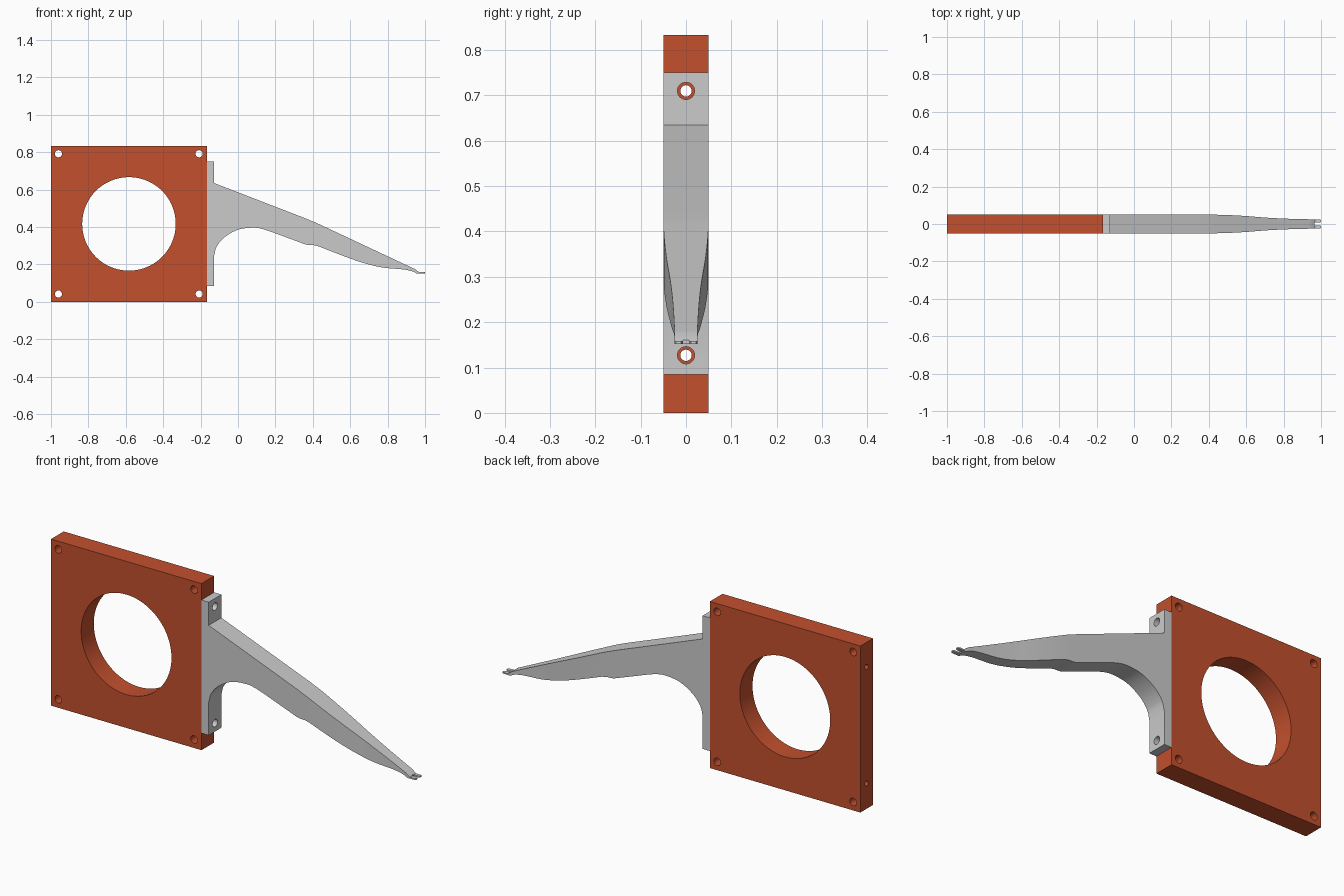
import bpy, bmesh
from math import radians
from mathutils import Vector, Matrix

if "Cube" in bpy.data.objects:
    bpy.data.objects.remove(bpy.data.objects["Cube"])


def finish(name, bm):
    bmesh.ops.recalc_face_normals(bm, faces=bm.faces[:])
    me = bpy.data.meshes.new(name)
    bm.to_mesh(me)
    bm.free()
    ob = bpy.data.objects.new(name, me)
    bpy.context.collection.objects.link(ob)
    return ob


def prism(name, pts, offset):
    """Extrude a closed 3D outline along offset."""
    bm = bmesh.new()
    face = bm.faces.new([bm.verts.new(p) for p in pts])
    new = bmesh.ops.extrude_face_region(bm, geom=[face])["geom"]
    bmesh.ops.translate(bm, vec=offset,
                        verts=[v for v in new if isinstance(v, bmesh.types.BMVert)])
    return finish(name, bm)


def cylinder(center, radius, depth, axis, segments=32):
    rot = Matrix.Rotation(radians(90), 4, 'X' if axis == 'Y' else 'Y')
    bm = bmesh.new()
    bmesh.ops.create_cone(bm, cap_ends=True, segments=segments, radius1=radius,
                          radius2=radius, depth=depth,
                          matrix=Matrix.Translation(center) @ rot)
    ob = finish("cutter", bm)
    ob.hide_render = True
    return ob


def boolean(ob, cutters, op='DIFFERENCE'):
    """Apply boolean operations one after another and drop the cutters."""
    for c in cutters:
        m = ob.modifiers.new("bool", 'BOOLEAN')
        m.operation, m.solver, m.object = op, 'EXACT', c
    dg = bpy.context.evaluated_depsgraph_get()
    me = bpy.data.meshes.new_from_object(ob.evaluated_get(dg))
    ob.modifiers.clear()
    ob.data = me
    for c in cutters:
        bpy.data.objects.remove(c)


def spline(pts, n=6):
    """Catmull-Rom curve through 2D points."""
    p = [Vector(q) for q in pts]
    p = [2 * p[0] - p[1]] + p + [2 * p[-1] - p[-2]]
    out = []
    for a, b, c, d in zip(p, p[1:], p[2:], p[3:]):
        for i in range(n):
            t = i / n
            out.append(0.5 * (2 * b + (c - a) * t + (2 * a - 5 * b + 4 * c - d) * t * t
                              + (3 * b - a - 3 * c + d) * t ** 3))
    return [tuple(v) for v in out] + [tuple(p[-2])]


def smooth(ob):
    bpy.ops.object.select_all(action='DESELECT')
    ob.select_set(True)
    bpy.context.view_layer.objects.active = ob
    bpy.ops.object.shade_smooth_by_angle(angle=radians(25))


HALF = 0.05
BOLT_Z = (0.127, 0.71)

# Square plate with a large bore, corner holes and long edge bolt holes
x0, x1, top = -1.0, -0.167, 0.833
plate = prism("mounting_plate",
              [(x0, -HALF, 0), (x1, -HALF, 0), (x1, -HALF, top), (x0, -HALF, top)],
              (0, 2 * HALF, 0))
cuts = [cylinder((-0.583, 0, 0.417), 0.25, 0.3, 'Y', 96)]
cuts += [cylinder((x, 0, z), 0.019, 0.3, 'Y') for x in (-0.96, -0.208) for z in (0.042, 0.792)]
cuts += [cylinder((-0.583, 0, z), 0.0125, 1.0, 'X') for z in BOLT_Z]
boolean(plate, cuts)
smooth(plate)
orange = bpy.data.materials.new("orange")
orange.diffuse_color = (0.54, 0.08, 0.027, 1)
orange.use_nodes = True
orange.node_tree.nodes["Principled BSDF"].inputs["Base Color"].default_value = orange.diffuse_color
plate.data.materials.append(orange)

# Arm side profile: flange, straight top, curved underside
side = [(x1, 0.085), (x1, 0.751), (-0.127, 0.751), (-0.127, 0.635), (0.36, 0.447),
        (0.42, 0.422), (0.945, 0.176), (0.968, 0.159), (1.0, 0.159), (1.0, 0.152)]
side += spline([(0.955, 0.152), (0.93, 0.164), (0.88, 0.174), (0.78, 0.183),
                (0.7, 0.2), (0.6, 0.232), (0.43, 0.297)], 4)
side += spline([(0.405, 0.303), (0.37, 0.305), (0.345, 0.313)], 3)
side += spline([(0.18, 0.374), (0.13, 0.39), (0.08, 0.397), (0.0, 0.386),
                (-0.07, 0.347), (-0.113, 0.298), (-0.127, 0.25)], 5)
side += [(-0.127, 0.085)]
arm = prism("support_arm", [(x, -0.07, z) for x, z in side], (0, 0.14, 0))

# Arm plan outline: tapered flanks ending in a two-pronged tip
half = [(-0.3, HALF), (0.405, HALF)]
half += spline([(0.42, HALF), (0.5, 0.048), (0.6, 0.0425), (0.7, 0.0345),
                (0.8, 0.029), (0.9, 0.026), (0.96, 0.025)], 4)
half += [(0.993, 0.025), (1.001, 0.021), (1.001, 0.011), (0.993, 0.007), (0.966, 0.007)]
plan = half + [(x, -y) for x, y in reversed(half)]
outline = prism("plan_outline", [(x, y, -0.1) for x, y in plan], (0, 0, 1.1))
outline.hide_render = True
boolean(arm, [outline], 'INTERSECT')

# Bolt holes through the arm flange
boolean(arm, [cylinder((-0.147, 0, z), 0.019, 0.1, 'X') for z in BOLT_Z])
smooth(arm)
